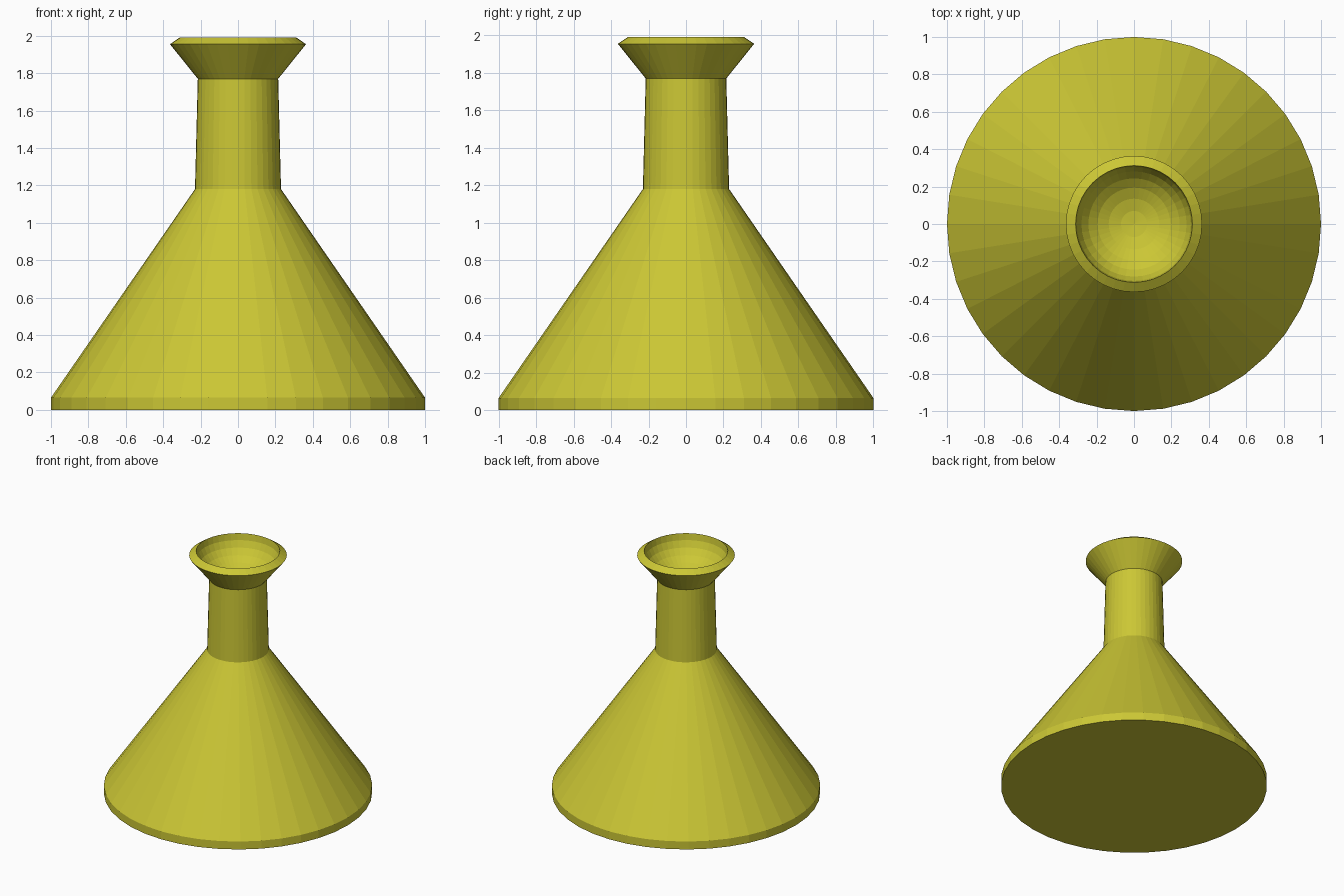
import bpy, bmesh, math

if "Cube" in bpy.data.objects:
    bpy.data.objects.remove(bpy.data.objects["Cube"])

SIDES = 40

# Yellow material
mat = bpy.data.materials.new("yellow")
mat.diffuse_color = (0.60, 0.57, 0.035, 1)
mat.use_nodes = True
mat.node_tree.nodes["Principled BSDF"].inputs["Base Color"].default_value = mat.diffuse_color

# Lathe profile (radius, height): base, cone, neck, flared lip, rounded bowl
profile = [(0, 0), (1, 0), (1, 0.065), (0.23, 1.18), (0.215, 1.77),
           (0.364, 1.955), (0.312, 1.99)]
BOWL_R, BOWL_DEPTH, BOWL_STEPS = 0.312, 0.24, 7
for i in range(1, BOWL_STEPS + 1):
    a = math.pi / 2 * i / BOWL_STEPS
    profile.append((BOWL_R * math.cos(a) if i < BOWL_STEPS else 0,
                    1.99 - BOWL_DEPTH * math.sin(a)))

# Spin the profile into a closed body
bm = bmesh.new()
verts = [bm.verts.new((r, 0, z)) for r, z in profile]
edges = [bm.edges.new(pair) for pair in zip(verts, verts[1:])]
bmesh.ops.spin(bm, geom=verts + edges, cent=(0, 0, 0), axis=(0, 0, 1),
               angle=math.tau, steps=SIDES, use_merge=True)
bmesh.ops.remove_doubles(bm, verts=bm.verts, dist=1e-4)
bmesh.ops.recalc_face_normals(bm, faces=bm.faces)

mesh = bpy.data.meshes.new("flask_body")
bm.to_mesh(mesh)
bm.free()
mesh.materials.append(mat)
body = bpy.data.objects.new("flask_body", mesh)
bpy.context.collection.objects.link(body)
